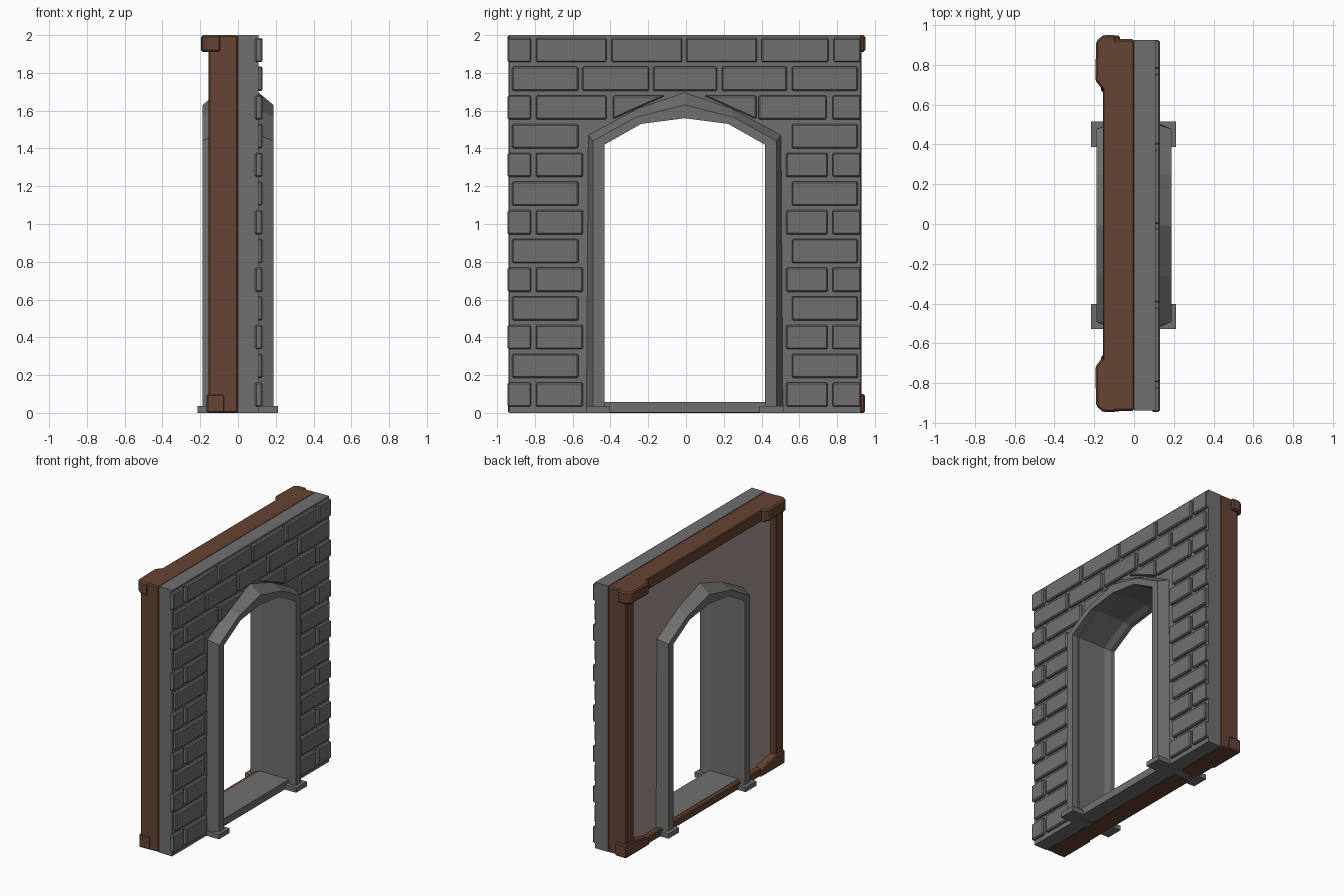
import bpy, bmesh

if "Cube" in bpy.data.objects:
    bpy.data.objects.remove(bpy.data.objects["Cube"])


def material(name, rgb):
    m = bpy.data.materials.new(name)
    m.diffuse_color = (*rgb, 1)
    m.use_nodes = True
    m.node_tree.nodes["Principled BSDF"].inputs["Base Color"].default_value = m.diffuse_color
    return m


STONE = material("grey stone", (0.165, 0.163, 0.160))
WOOD = material("brown wood", (0.130, 0.057, 0.033))
PLASTER = material("pale plaster", (0.40, 0.32, 0.275))
CY = -0.007  # centre line of the doorway


def finish(name, bm, mat, bevel=0):
    bmesh.ops.recalc_face_normals(bm, faces=bm.faces)
    me = bpy.data.meshes.new(name)
    bm.to_mesh(me)
    bm.free()
    me.materials.append(mat)
    ob = bpy.data.objects.new(name, me)
    bpy.context.collection.objects.link(ob)
    if bevel:
        mod = ob.modifiers.new("soft_edges", "BEVEL")
        mod.width, mod.segments = bevel, 1
        mod.limit_method, mod.angle_limit = "ANGLE", 0.6
    return ob


def prism(bm, pts, lo, hi, axis="x"):
    """Extrude a profile: (y, z) points along x, or (x, y) points along z."""
    put = (lambda p, t: (t, p[0], p[1])) if axis == "x" else (lambda p, t: (p[0], p[1], t))
    a = [bm.verts.new(put(p, lo)) for p in pts]
    b = [bm.verts.new(put(p, hi)) for p in pts]
    bm.faces.new(a)
    bm.faces.new(b[::-1])
    n = len(pts)
    for i in range(n):
        j = (i + 1) % n
        bm.faces.new((a[i], a[j], b[j], b[i]))


def box(bm, x0, x1, y0, y1, z0, z1):
    prism(bm, [(y0, z0), (y1, z0), (y1, z1), (y0, z1)], x0, x1)


def mirrored(half):
    """Left bottom -> apex -> right bottom, from a right-hand half rail."""
    return [(CY - y, z) for y, z in half] + [(CY + y, z) for y, z in half[-2::-1]]


# Wall layers with an arched doorway: stone core and plaster lining
def wall(name, y0, y1, z0, z1, x0, x1, mat):
    hole = mirrored([(0.465, z0), (0.465, 1.45), (0.245, 1.575), (0, 1.64)])
    bm = bmesh.new()
    prism(bm, [(y0, z0)] + hole + [(y1, z0), (y1, z1), (y0, z1)], x0, x1)
    finish(name, bm, mat)


wall("stone_core", -0.937, 0.925, 0, 2.0, 0, 0.108, STONE)
wall("plaster_lining", -0.90, 0.89, 0.03, 1.95, -0.11, 0.001, PLASTER)

# Brick facing in alternating courses
bm = bmesh.new()
even = [(-0.945, -0.82), (-0.795, -0.545), (0.53, 0.75), (0.775, 0.925)]
odd = [(-0.92, -0.57), (0.56, 0.91)]
special = {
    10: [(-0.945, -0.82), (-0.795, -0.42), (0.385, 0.745), (0.775, 0.925)],
    11: [(-0.92, -0.57), (-0.55, -0.195), (-0.175, 0.165), (0.19, 0.535), (0.56, 0.91)],
    12: [(-0.945, -0.82), (-0.795, -0.42), (-0.395, -0.02), (0.0, 0.375),
         (0.40, 0.755), (0.78, 0.925)],
}
for row in range(13):
    z = 0.033 + 0.152 * row
    for y0, y1 in special.get(row, odd if row % 2 else even):
        box(bm, 0.09, 0.13, y0, y1, z, z + 0.128)
# Bricks cut by the arch
for s in (-1, 1):
    prism(bm, [(CY + s * 0.38, 1.555), (CY + s * 0.38, 1.68), (CY + s * 0.10, 1.68)],
          0.09, 0.13)
finish("brick_facing", bm, STONE, 0.007)

# Door surround: one section swept along the arch
recess = mirrored([(0.44, 0), (0.44, 1.43), (0.235, 1.545), (0, 1.575)])
inner = mirrored([(0.425, 0), (0.425, 1.42), (0.23, 1.53), (0, 1.56)])
mid = mirrored([(0.485, 0), (0.485, 1.44), (0.26, 1.565), (0, 1.63)])
outer = mirrored([(0.52, 0), (0.51, 1.47), (0.25, 1.61), (0, 1.695)])
half = [(recess, 0.11), (inner, 0.15), (inner, 0.188), (mid, 0.188), (outer, 0.11)]
section = half + [(rail, -x) for rail, x in half[::-1]]
bm = bmesh.new()
rings = [[bm.verts.new((x, *rail[i])) for rail, x in section] for i in range(len(inner))]
n = len(section)
for a, b in zip(rings, rings[1:]):
    for i in range(n):
        j = (i + 1) % n
        bm.faces.new((a[i], a[j], b[j], b[i]))
bm.faces.new(rings[0])
bm.faces.new(rings[-1][::-1])
finish("door_surround", bm, STONE)

# Plinths under the surround and the threshold
bm = bmesh.new()
for sy in (-1, 1):
    ya, yb = sorted((CY + sy * 0.395, CY + sy * 0.522))
    box(bm, 0.11, 0.212, ya, yb, 0, 0.036)
    box(bm, -0.215, -0.13, ya, yb, 0, 0.036)
finish("surround_plinths", bm, STONE)
bm = bmesh.new()
box(bm, -0.12, 0.12, CY - 0.45, CY + 0.45, 0.002, 0.058)
finish("threshold", bm, STONE)

# Timber frame around the back of the wall
bm = bmesh.new()
box(bm, -0.155, 0, -0.939, -0.845, 0, 2.0)
box(bm, -0.155, 0, 0.835, 0.929, 0, 2.0)
finish("timber_posts", bm, WOOD, 0.008)
bm = bmesh.new()
box(bm, -0.156, 0, -0.937, 0.927, 1.915, 2.0)
box(bm, -0.152, 0, -0.937, 0.927, 0, 0.055)
finish("timber_rails", bm, WOOD, 0.006)

# Corner brackets: thick tapered blocks on top, low wedges at the bottom
bm = bmesh.new()
low = bmesh.new()
for s in (-1, 1):
    off = 0.002
    prism(bm, [(-0.09, off + s * 0.947), (-0.155, off + s * 0.947), (-0.19, off + s * 0.918),
               (-0.195, off + s * 0.72), (-0.16, off + s * 0.675), (-0.09, off + s * 0.675)],
          1.91, 2.0, "z")
    prism(low, [(off + s * 0.945, 0), (off + s * 0.945, 0.1), (off + s * 0.85, 0.1),
                (off + s * 0.68, 0.06), (off + s * 0.66, 0)], -0.166, -0.07)
finish("top_corner_brackets", bm, WOOD, 0.01)
finish("bottom_corner_brackets", low, WOOD, 0.008)
